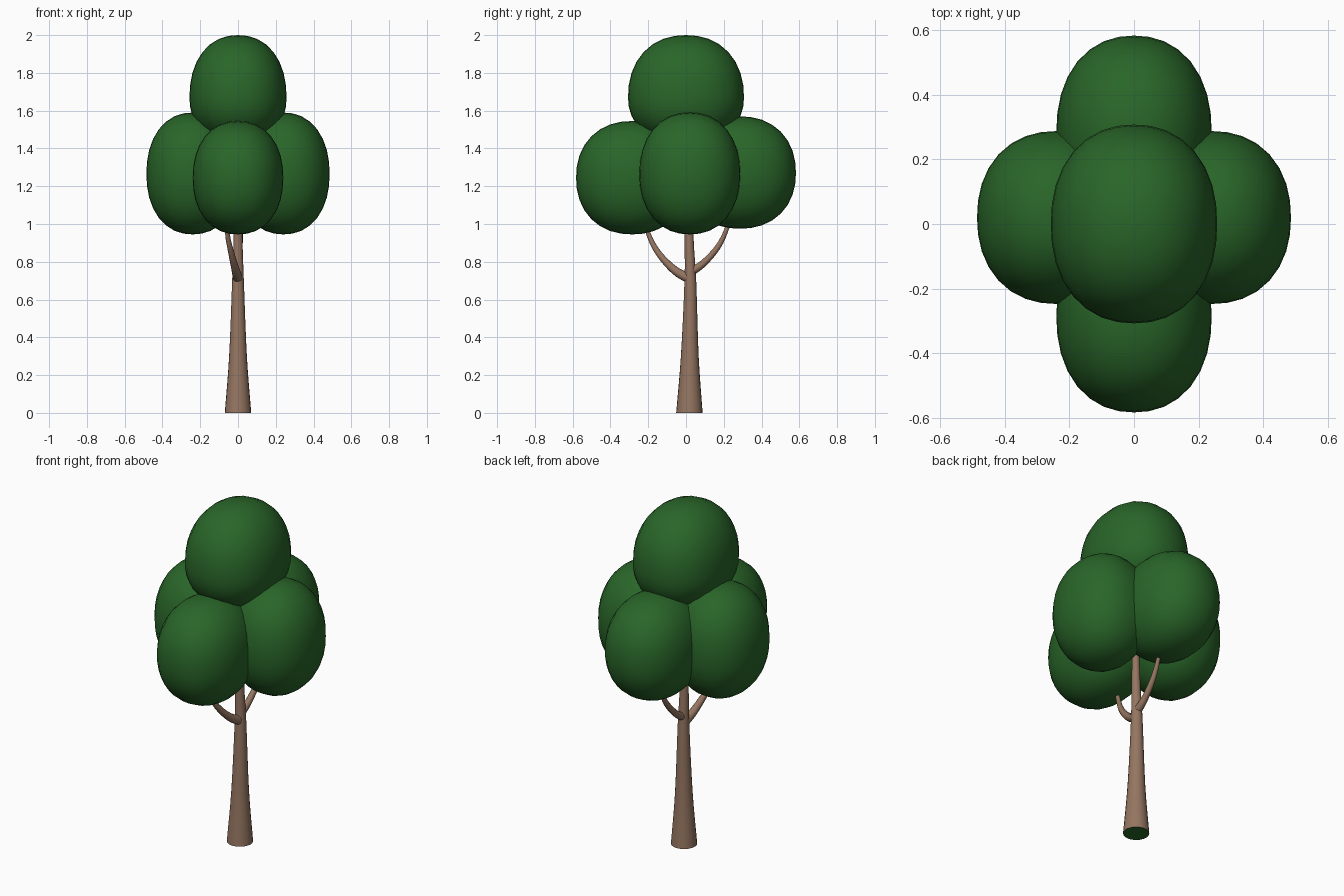
import bpy, bmesh, math
from mathutils import Vector

if "Cube" in bpy.data.objects:
    bpy.data.objects.remove(bpy.data.objects["Cube"])


def material(name, rgb):
    m = bpy.data.materials.new(name)
    m.diffuse_color = (*rgb, 1)
    m.use_nodes = True
    m.node_tree.nodes["Principled BSDF"].inputs["Base Color"].default_value = m.diffuse_color
    return m


bark = material("bark", (0.30, 0.18, 0.12))
leaf = material("leaf", (0.022, 0.13, 0.022))


def finish(bm, name, mats):
    bmesh.ops.recalc_face_normals(bm, faces=bm.faces)
    me = bpy.data.meshes.new(name)
    bm.to_mesh(me)
    bm.free()
    for m in mats:
        me.materials.append(m)
    ob = bpy.data.objects.new(name, me)
    bpy.context.collection.objects.link(ob)
    bpy.context.view_layer.objects.active = ob
    ob.select_set(True)
    bpy.ops.object.shade_smooth_by_angle(angle=math.radians(40))
    ob.select_set(False)


def blob(name, centre, size, low, power=2.2):
    """Rounded-cube leaf clump; low is the half height below the centre."""
    bm = bmesh.new()
    bmesh.ops.create_cube(bm, size=2)
    bmesh.ops.subdivide_edges(bm, edges=bm.edges[:], cuts=7, use_grid_fill=True)
    for v in bm.verts:
        p = Vector([math.tan(c * math.pi / 4) for c in v.co])
        p /= sum(abs(c) ** power for c in p) ** (1 / power)
        h = size[2] if p.z > 0 else low
        v.co = Vector(centre) + Vector((p.x * size[0], p.y * size[1], p.z * h))
    finish(bm, name, [leaf])


def limb(name, points, sides, mats, base_mat=0):
    """Tapered tube through (x, y, z, radius) points, rounded by a spline."""
    pts = [Vector(p) for p in points]
    pts = [pts[0] * 2 - pts[1]] + pts + [pts[-1] * 2 - pts[-2]]
    path = []
    for i in range(1, len(pts) - 2):
        a, b, c, d = pts[i - 1:i + 3]
        for k in range(4):
            t = k / 4
            path.append(0.5 * (2 * b + (c - a) * t + (2 * a - 5 * b + 4 * c - d) * t * t
                               + (3 * b - a - 3 * c + d) * t ** 3))
    path.append(pts[-2])
    bm = bmesh.new()
    rings = []
    for i, q in enumerate(path):
        along = (path[min(i + 1, len(path) - 1)] - path[max(i - 1, 0)]).xyz.normalized()
        if i == 0 and q.z == 0:
            along = Vector((0, 0, 1))
        u = along.cross(Vector((1, 0, 0))).normalized()
        w = along.cross(u)
        rings.append([bm.verts.new(q.xyz + q.w * (u * math.cos(s) + w * math.sin(s)))
                      for s in (2 * math.pi * j / sides for j in range(sides))])
    for a, b in zip(rings, rings[1:]):
        for j in range(sides):
            n = (j + 1) % sides
            bm.faces.new((a[j], a[n], b[n], b[j]))
    bm.faces.new(rings[0]).material_index = base_mat
    bm.faces.new(rings[-1])
    finish(bm, name, mats)


# Trunk, with the dark green underside
limb("trunk", [(0, 0.018, 0, 0.07), (0, 0.02, 0.3, 0.047), (0, 0.023, 0.7, 0.031),
               (0, 0.016, 0.95, 0.023), (0, 0.01, 1.5, 0.012)], 20, [bark, leaf], 1)

# Branches
limb("front_branch", [(0, 0.02, 0.71, 0.027), (-0.012, -0.06, 0.755, 0.022),
                      (-0.035, -0.145, 0.845, 0.016), (-0.056, -0.2, 0.95, 0.012),
                      (-0.06, -0.24, 1.1, 0.008)], 12, [bark])
limb("back_branch", [(0, 0.02, 0.745, 0.024), (0.004, 0.09, 0.79, 0.019),
                     (0.01, 0.17, 0.88, 0.015), (0.014, 0.22, 0.985, 0.011),
                     (0.015, 0.25, 1.1, 0.008)], 12, [bark])

# Leaf clumps
blob("top_leaves", (0, 0, 1.67), (0.257, 0.307, 0.33), 0.25)
blob("front_leaves", (0, -0.285, 1.245), (0.24, 0.297, 0.30), 0.30)
blob("back_leaves", (0, 0.285, 1.27), (0.24, 0.297, 0.30), 0.295)
for side, s in (("left", -1), ("right", 1)):
    blob(side + "_leaves", (s * 0.24, 0.02, 1.265), (0.245, 0.267, 0.325), 0.32)
